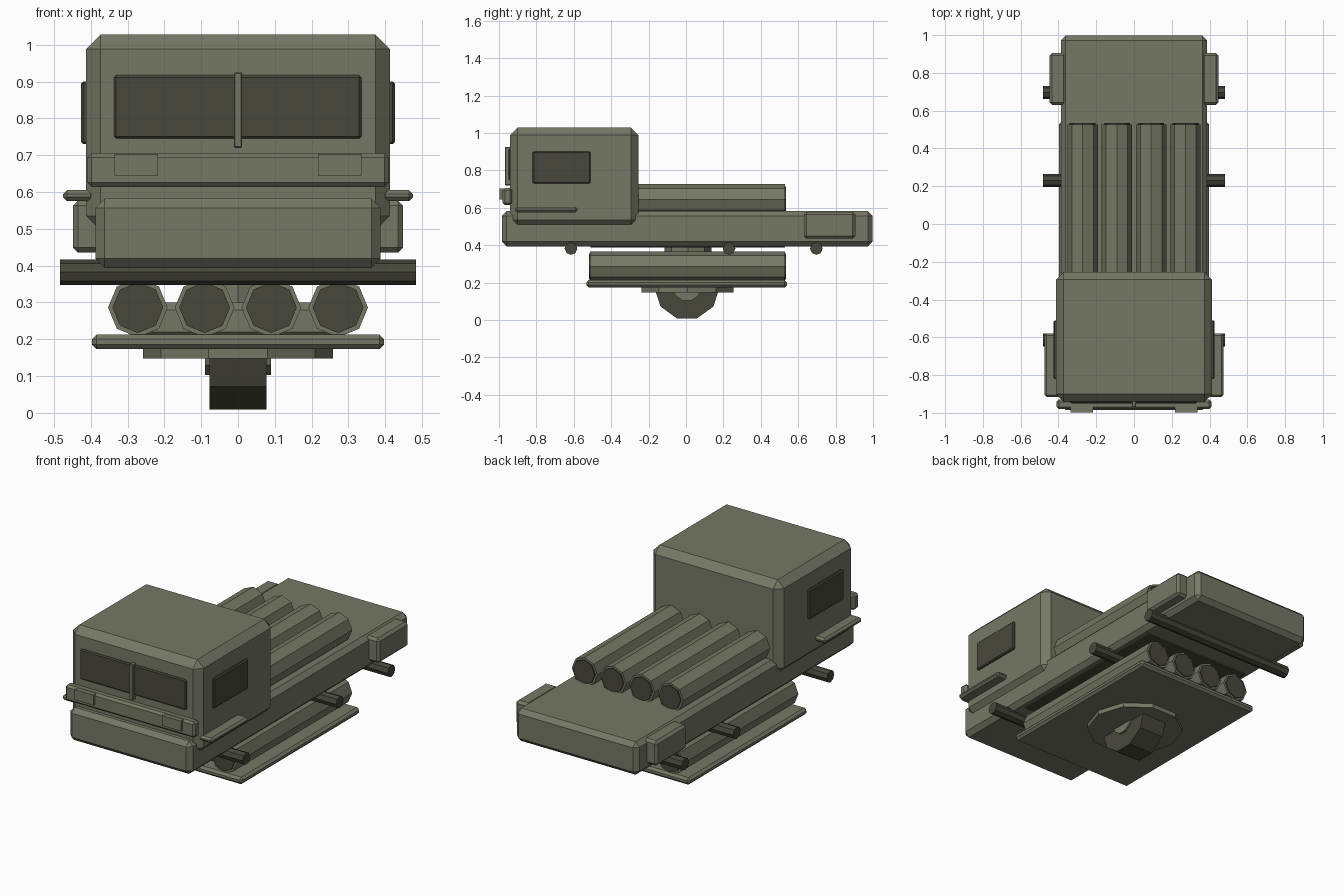
import bpy, bmesh, math
from mathutils import Matrix

if "Cube" in bpy.data.objects:
    bpy.data.objects.remove(bpy.data.objects["Cube"])


def material(name, rgb):
    m = bpy.data.materials.new(name)
    m.diffuse_color = (*rgb, 1)
    m.use_nodes = True
    m.node_tree.nodes["Principled BSDF"].inputs["Base Color"].default_value = m.diffuse_color
    return m


OLIVE = material("olive_green", (0.178, 0.19, 0.13))
DARK = material("dark_olive", (0.064, 0.064, 0.045))


def finish(name, bm, mat):
    me = bpy.data.meshes.new(name)
    bm.to_mesh(me)
    bm.free()
    me.materials.append(mat)
    ob = bpy.data.objects.new(name, me)
    bpy.context.collection.objects.link(ob)
    return ob


def box(name, x, y, z, mat=OLIVE, bevel=0.0):
    """Chamfered box from (min, max) ranges."""
    bm = bmesh.new()
    bmesh.ops.create_cube(bm, size=1)
    for v in bm.verts:
        v.co = [r[0] + (c + 0.5) * (r[1] - r[0]) for r, c in zip((x, y, z), v.co)]
    if bevel:
        bmesh.ops.bevel(bm, geom=bm.edges[:], offset=bevel, segments=1,
                        affect='EDGES', clamp_overlap=True)
    return finish(name, bm, mat)


def prism(name, axis, centre, radius, lo, hi, sides, mat=OLIVE, turn=0.0):
    """Flat-sided cylinder along an axis, spanning lo..hi on that axis."""
    bm = bmesh.new()
    bmesh.ops.create_cone(bm, cap_ends=True, segments=sides, radius1=radius,
                          radius2=radius, depth=hi - lo,
                          matrix=Matrix.Rotation(turn, 4, 'Z'))
    rot = {'X': Matrix.Rotation(math.pi / 2, 4, 'Y'),
           'Y': Matrix.Rotation(math.pi / 2, 4, 'X'),
           'Z': Matrix.Identity(4)}[axis]
    pos = list(centre)
    pos['XYZ'.index(axis)] = (lo + hi) / 2
    bm.transform(Matrix.Translation(pos) @ rot)
    return finish(name, bm, mat)


def both_sides(name, x, y, z, mat=OLIVE, bevel=0.0):
    box(name + "_right", x, y, z, mat, bevel)
    box(name + "_left", (-x[1], -x[0]), y, z, mat, bevel)


# Hull slab and cab
box("hull", (-0.387, 0.387), (-0.985, 0.997), (0.394, 0.582), OLIVE, 0.025)
box("cab", (-0.413, 0.413), (-0.94, -0.255), (0.495, 1.028), OLIVE, 0.04)

# Windows with the centre post
box("windshield", (-0.337, 0.335), (-0.949, -0.93), (0.745, 0.917), DARK, 0.006)
box("window_post", (-0.011, 0.011), (-0.968, -0.935), (0.72, 0.925), OLIVE, 0.003)
both_sides("side_window", (0.40, 0.426), (-0.82, -0.51), (0.73, 0.90), DARK, 0.006)

# Front bumper with lamp blocks
box("front_bumper", (-0.41, 0.41), (-0.98, -0.93), (0.614, 0.705), OLIVE, 0.012)
both_sides("lamp_block", (0.217, 0.336), (-0.997, -0.97), (0.645, 0.703))

# Side steps and rear side boxes
both_sides("side_step", (0.39, 0.475), (-0.915, -0.58), (0.575, 0.605), OLIVE, 0.011)
both_sides("rear_box", (0.36, 0.448), (0.63, 0.905), (0.435, 0.577), OLIVE, 0.014)

# Cross bars under the hull
for i, y in enumerate((-0.615, 0.23, 0.697)):
    prism(f"cross_bar_{i}", 'X', (0, y, 0.382), 0.034, -0.483, 0.483, 8, DARK)

# Two rows of octagonal tubes with dark end caps
for i in range(4):
    x = -0.272 + i * 0.1813
    prism(f"upper_tube_{i}", 'Y', (x, 0, 0.645), 0.081, -0.40, 0.528, 8)
    prism(f"upper_cap_{i}", 'Y', (x, 0, 0.645), 0.069, 0.50, 0.535, 8, DARK)
    prism(f"lower_tube_{i}", 'Y', (x, 0, 0.286), 0.081, -0.512, 0.528, 8)
    prism(f"lower_cap_{i}", 'Y', (x, 0, 0.286), 0.069, -0.519, 0.535, 8, DARK)

# Cradle and pylon holding the lower tubes
box("cradle", (-0.28, 0.28), (-0.45, 0.45), (0.20, 0.30), OLIVE, 0.02)
prism("pylon", 'Z', (0, 0.01, 0), 0.125, 0.29, 0.41, 8)
box("under_plate", (-0.34, 0.34), (-0.51, 0.53), (0.387, 0.40), DARK)

# Lower tray and turntable
box("lower_tray", (-0.397, 0.397), (-0.533, 0.54), (0.173, 0.213), OLIVE, 0.013)
prism("turntable", 'Z', (0, 0.008, 0), 0.258, 0.148, 0.18, 10, OLIVE, math.pi / 10 * 5)

# Wheel with hub
prism("wheel", 'X', (0, 0.005, 0.175), 0.175, -0.078, 0.078, 10, DARK)
prism("hub", 'X', (0, 0.005, 0.175), 0.076, -0.089, 0.089, 10)
